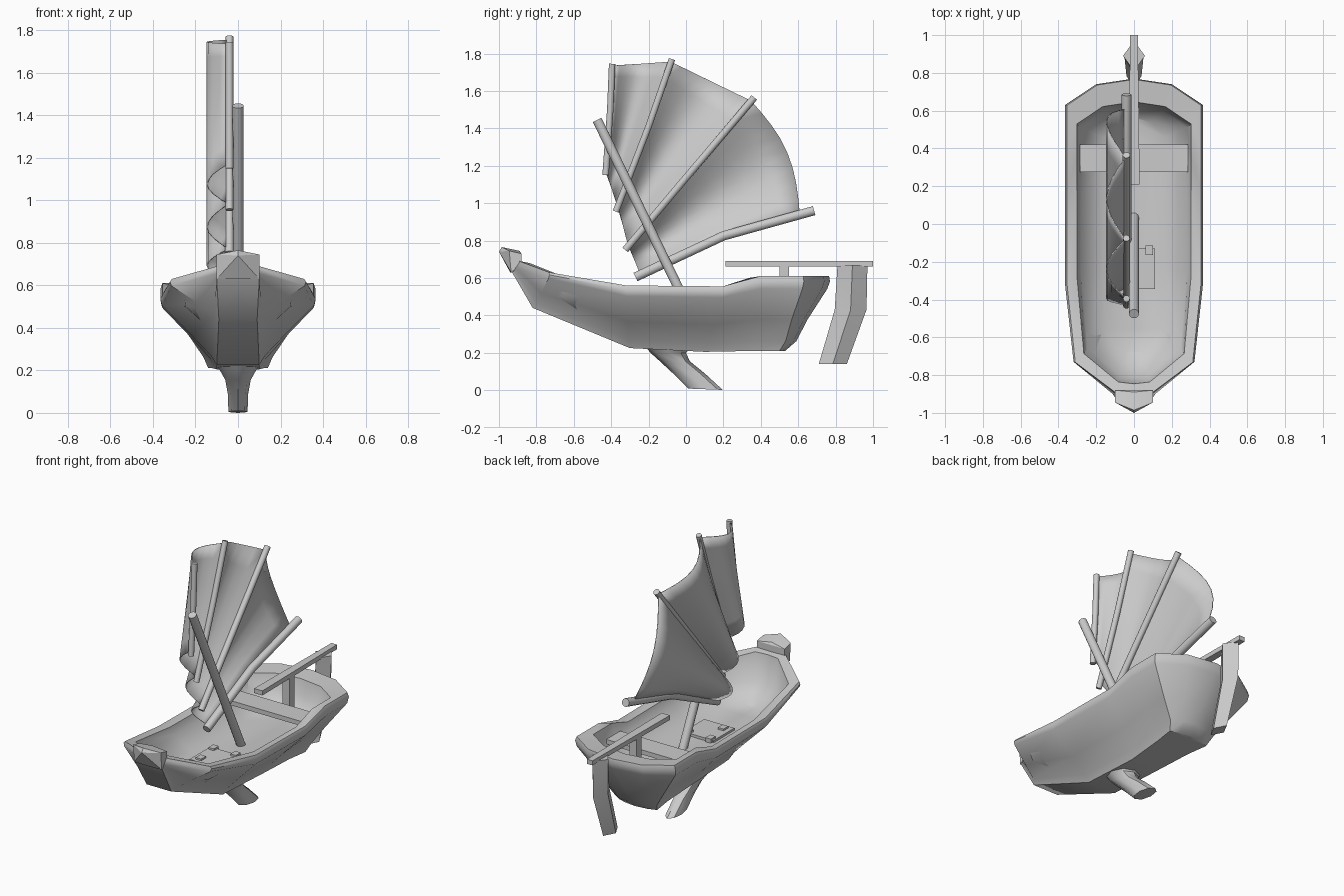
import bpy, bmesh, math
from mathutils import Vector as V

if "Cube" in bpy.data.objects:
    bpy.data.objects.remove(bpy.data.objects["Cube"])

grey = bpy.data.materials.new("plain grey")
grey.diffuse_color = (0.6, 0.6, 0.6, 1)
grey.use_nodes = True
grey.node_tree.nodes["Principled BSDF"].inputs["Base Color"].default_value = grey.diffuse_color


def finish(name, bm, angle=35, mirror=False):
    bmesh.ops.remove_doubles(bm, verts=bm.verts, dist=0.0005)
    if mirror:
        geom = bm.verts[:] + bm.edges[:] + bm.faces[:]
        bmesh.ops.mirror(bm, geom=geom, axis='X', merge_dist=0.0005)
    bmesh.ops.recalc_face_normals(bm, faces=bm.faces)
    me = bpy.data.meshes.new(name)
    bm.to_mesh(me)
    bm.free()
    me.materials.append(grey)
    ob = bpy.data.objects.new(name, me)
    bpy.context.collection.objects.link(ob)
    bpy.ops.object.select_all(action='DESELECT')
    ob.select_set(True)
    bpy.context.view_layer.objects.active = ob
    bpy.ops.object.shade_smooth_by_angle(angle=math.radians(angle))
    return ob


def grid(bm, rows, closed=False):
    """Skin a list of point rows with quads."""
    vs = [[bm.verts.new(p) for p in r] for r in rows]
    n = len(rows[0])
    for a, b in zip(vs, vs[1:]):
        for j in range(n if closed else n - 1):
            k = (j + 1) % n
            bm.faces.new((a[j], a[k], b[k], b[j]))
    return vs


def loft(name, rings, angle=35):
    bm = bmesh.new()
    vs = grid(bm, rings, True)
    bm.faces.new(vs[0])
    bm.faces.new(vs[-1])
    return finish(name, bm, angle)


def tube(name, pts, r, x, n=10):
    """Round bar along (y, z) points at a fixed x."""
    ps = [V((x, y, z)) for y, z in pts]
    rings = []
    for i, p in enumerate(ps):
        d = (ps[min(i + 1, len(ps) - 1)] - ps[max(i - 1, 0)]).normalized()
        e1 = V((1, 0, 0))
        e2 = d.cross(e1)
        rings.append([p + r * (math.cos(2 * math.pi * k / n) * e1 + math.sin(2 * math.pi * k / n) * e2)
                      for k in range(n)])
    return loft(name, rings, 50)


def box(name, x0, x1, y0, y1, z0, z1):
    return loft(name, [[(x0, y0, z), (x1, y0, z), (x1, y1, z), (x0, y1, z)] for z in (z0, z1)])


# Hull: each station is (rim x, y, z, keel half-width, y, z)
stations = [
    (0, -0.90, 0.69, 0, -0.935, 0.63),
    (0.10, -0.89, 0.69, 0.10, -0.93, 0.63),
    (0.32, -0.73, 0.63, 0.09, -0.82, 0.44),
    (0.365, -0.32, 0.56, 0.10, -0.30, 0.225),
    (0.365, 0.20, 0.555, 0.10, 0.10, 0.205),
    (0.365, 0.40, 0.61, 0.12, 0.36, 0.21),
    (0.365, 0.63, 0.61, 0.14, 0.50, 0.21),
    (0.20, 0.74, 0.61, 0.08, 0.52, 0.21),
    (0, 0.77, 0.61, 0, 0.53, 0.21)]
outer = [(0, 0, 0), (0.10, 0.25, 0.13), (0.45, 0.5, 0.42), (0.97, 0.94, 0.83), (1, 1, 0.93), (0.96, 0.98, 1)]
rows = []
for rx, ry, rz, kx, ky, kz in stations:
    row = [(0, ky, kz)]
    row += [(kx + (rx - kx) * a, ky + (ry - ky) * b, kz + (rz - kz) * c) for a, b, c in outer]
    fy = (0.94, 0.90, 0.76) if ry < -0.4 else (0.84, 0.81, 0.73)
    row += [(rx * 0.83, ry * fy[0], rz - 0.01), (rx * 0.77, ry * fy[1], 0.50),
            (rx * 0.45, ry * fy[2], 0.405), (0, ry * fy[2], 0.40)]
    rows.append(row)
bm = bmesh.new()
grid(bm, rows)
finish("hull", bm, 42, mirror=True)

# Prow head
bm = bmesh.new()
for x, y, z in [(0.1, -0.88, 0.73), (0.1, -0.88, 0.67), (0.1, -0.945, 0.745), (0.1, -0.935, 0.63),
                (0, -0.985, 0.765), (0, -1.0, 0.74), (0, -0.89, 0.745), (0, -0.94, 0.63)]:
    for s in ((1, -1) if x else (1,)):
        bm.verts.new((x * s, y, z))
bmesh.ops.convex_hull(bm, input=bm.verts)
finish("prow_head", bm, 25)

# Swept keel fin: (z, front y, back y, half-width)
rings = []
for z, a, b, w in [(0.26, -0.24, 0.05, 0.12), (0.20, -0.19, 0.0, 0.085), (0.155, -0.14, 0.02, 0.06),
                   (0.09, -0.07, 0.10, 0.048), (0.01, 0.01, 0.198, 0.045)]:
    m, h = (a + b) / 2, (b - a) / 2
    rings.append([(w * math.sin(k * math.pi / 4), m - h * math.cos(k * math.pi / 4),
                   max(0, z - (0.01 * k / 4 if z < 0.05 and k <= 4 else 0.01 * (8 - k) / 4 if z < 0.05 else 0)))
                  for k in range(8)])
loft("keel_fin", rings, 45)

# Rudder blade, tiller and post
loft("rudder_blade", [[(0, a, z), (w, (a + b) / 2, z), (0, b, z), (-w, (a + b) / 2, z)]
                      for z, a, b, w in [(0.67, 0.81, 0.97, 0.058), (0.43, 0.795, 0.965, 0.05),
                                         (0.14, 0.71, 0.86, 0.04)]], 25)
loft("tiller", [[(-w, y, 0.662), (w, y, 0.662), (w, y, 0.692), (-w, y, 0.692)]
                for y, w in [(0.21, 0.03), (0.55, 0.026), (1.0, 0.02)]])
box("tiller_post", -0.025, 0.025, 0.50, 0.55, 0.40, 0.67)

# Seat and floor hatch
box("seat", -0.285, 0.285, 0.275, 0.42, 0.50, 0.53)
box("floor_hatch", -0.11, 0.11, -0.345, -0.13, 0.39, 0.418)
for i, (x, y) in enumerate([(0.08, -0.14), (-0.08, -0.14), (-0.06, -0.30)]):
    box("hatch_latch_%d" % i, x - 0.02, x + 0.02, y - 0.025, y + 0.025, 0.40, 0.43)

# Mast and sail battens
tube("mast", [(-0.475, 1.445), (0.035, 0.39)], 0.027, 0)
battens = [[(-0.395, 1.745), (-0.405, 1.50), (-0.43, 1.15)],
           [(-0.075, 1.77), (-0.20, 1.41), (-0.375, 0.955)],
           [(0.365, 1.565), (-0.03, 1.10), (-0.325, 0.75)],
           [(0.685, 0.96), (0.20, 0.825), (-0.27, 0.605)]]
for i, b in enumerate(battens):
    tube("batten_%d" % i, b, (0.018, 0.018, 0.02, 0.026)[i], -0.04)


# Sail: billowing panels between neighbouring battens
def along(b, t):
    p = [V(q) for q in b]
    return p[2].lerp(p[1], t * 2) if t < 0.5 else p[1].lerp(p[0], t * 2 - 1)


bm = bmesh.new()
rows = []
for i in range(3):
    for k in range(8):
        s = k / 8
        if i and k == 0:
            rows.pop()
        for ss in ([s, 1.0] if k == 7 else [s]):
            row = []
            bulge = math.sin(math.pi * ss)
            for j in range(9):
                t = 0.03 + 0.95 * j / 8
                tb = t * 0.94 if i == 2 else t
                p = along(battens[i], t).lerp(along(battens[i + 1], tb), ss)
                if i == 2:
                    p += V((0.065, 0.03)) * bulge * t * t
                row.append((-0.045 - 0.1 * bulge, p.x, p.y))
            rows.append(row)
grid(bm, rows)
sail = finish("sail", bm, 50)
mod = sail.modifiers.new("thickness", 'SOLIDIFY')
mod.thickness = 0.006
mod.offset = 0
